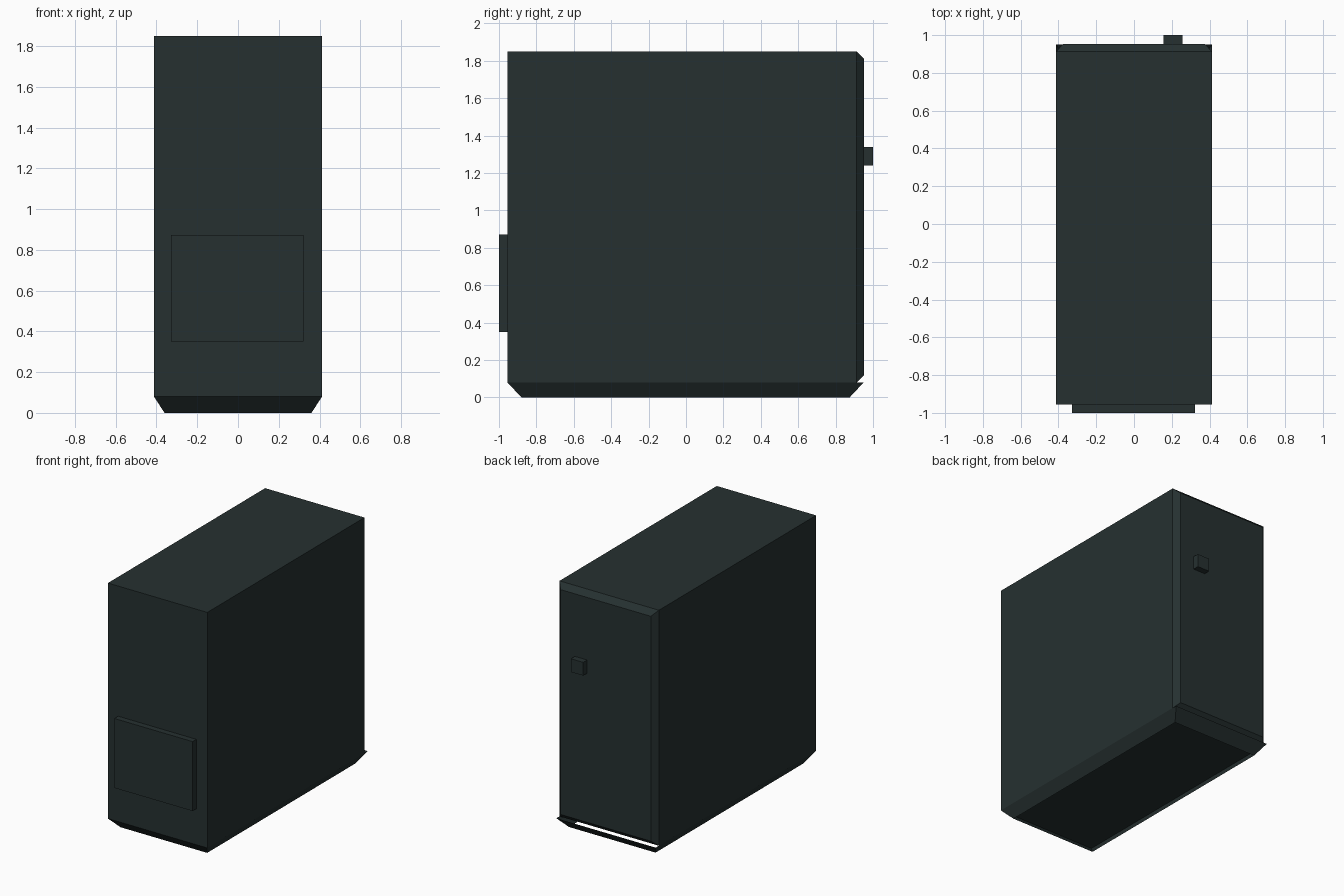
import bpy, bmesh
from mathutils import Vector

if "Cube" in bpy.data.objects:
    bpy.data.objects.remove(bpy.data.objects["Cube"])

# One flat dark green-grey paint for the whole cabinet
paint = bpy.data.materials.new("dark green grey")
paint.diffuse_color = (0.019, 0.030, 0.030, 1)
paint.use_nodes = True
paint.node_tree.nodes["Principled BSDF"].inputs["Base Color"].default_value = paint.diffuse_color


def finish(bm, name):
    bmesh.ops.recalc_face_normals(bm, faces=bm.faces)
    mesh = bpy.data.meshes.new(name)
    bm.to_mesh(mesh)
    bm.free()
    mesh.materials.append(paint)
    obj = bpy.data.objects.new(name, mesh)
    bpy.context.collection.objects.link(obj)
    return obj


def box(lo, hi):
    bm = bmesh.new()
    bmesh.ops.create_cube(bm, size=1)
    lo, hi = Vector(lo), Vector(hi)
    for v in bm.verts:
        v.co = (lo + hi) / 2 + v.co * (hi - lo)
    return bm


# Main cabinet with a chamfered back: extrude the back face and shrink it
bm = box((-0.413, -0.955, 0.08), (0.413, 0.912, 1.85))
bm.normal_update()
back = max(bm.faces, key=lambda f: f.calc_center_median().y)
back = bmesh.ops.extrude_discrete_faces(bm, faces=[back])["faces"][0]
for v in back.verts:
    v.co.y = 0.953
    v.co.x *= 0.375 / 0.413
    v.co.z += 0.04 if v.co.z < 1 else -0.04
finish(bm, "cabinet_body")

# Tapered skirt, open above and below
bm = box((-0.413, -0.955, 0), (0.413, 0.95, 0.08))
for v in bm.verts:
    if v.co.z < 0.01:
        v.co.x = 0.36 if v.co.x > 0 else -0.36
        v.co.y += 0.075 if v.co.y < 0 else -0.075
bm.normal_update()
bmesh.ops.delete(bm, geom=[f for f in bm.faces if abs(f.normal.z) > 0.9],
                 context='FACES_ONLY')
finish(bm, "base_skirt")

# Raised panel on the front and small knob on the back
finish(box((-0.328, -1.0, 0.35), (0.322, -0.953, 0.872)), "front_panel")
finish(box((0.155, 0.95, 1.24), (0.257, 1.0, 1.34)), "back_knob")
